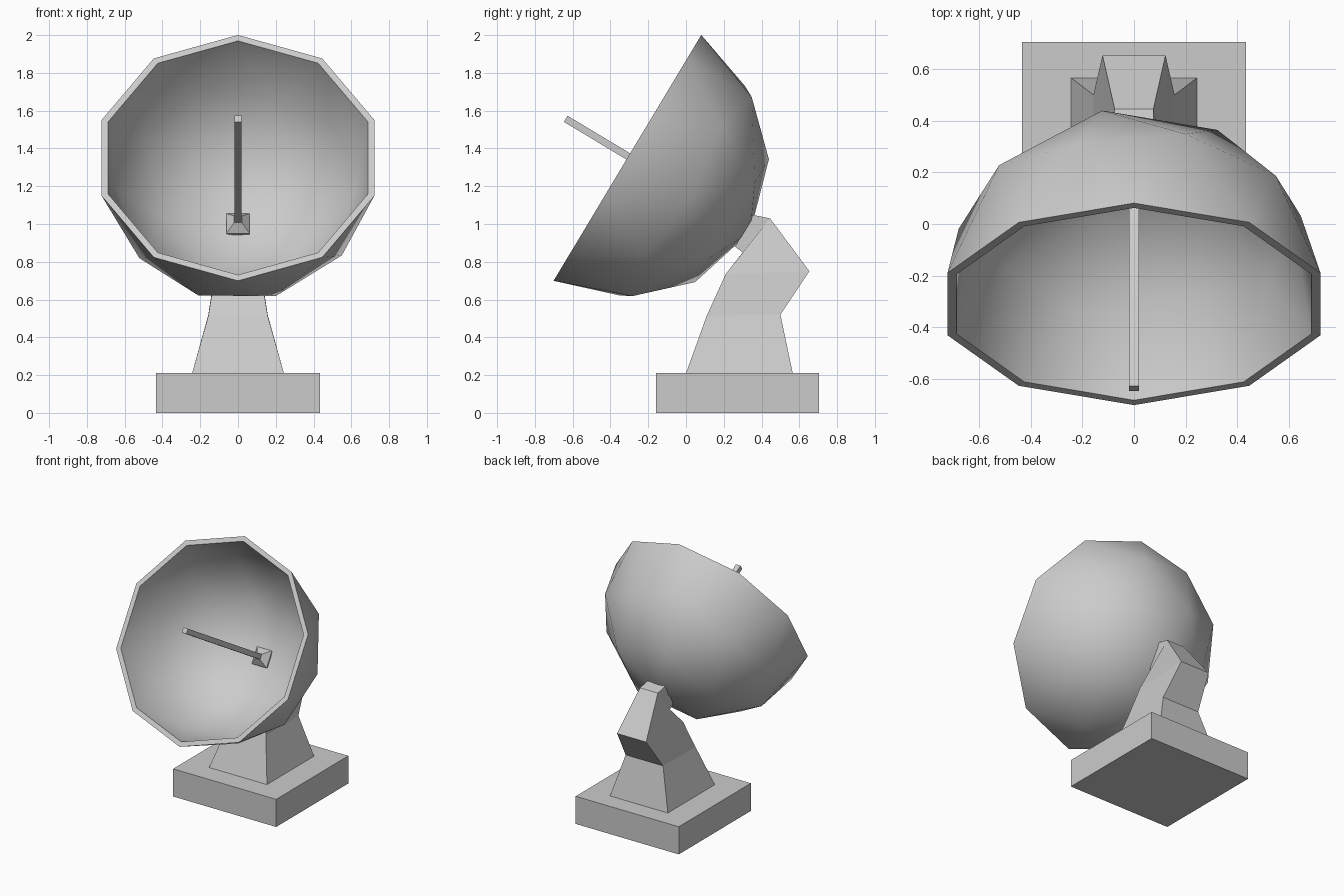
import bpy
import bmesh
from math import radians
from mathutils import Matrix

old = bpy.data.objects.get("Cube")
if old:
    bpy.data.objects.remove(old, do_unlink=True)

GREY = (0.6, 0.6, 0.6, 1)
grey = bpy.data.materials.new("light grey")
grey.use_nodes = True
grey.diffuse_color = GREY
grey.node_tree.nodes["Principled BSDF"].inputs["Base Color"].default_value = GREY

# Dish frame: local z points out of the open dish; the feed sits a little above its axis
RADIUS = 0.759
DISH = Matrix.Translation((0, -0.31, 1.35)) @ Matrix.Rotation(radians(59), 4, "X")
FEED = DISH @ Matrix.Translation((0, 0.009, 0))


def finish(name, bm, matrix=Matrix(), smooth=False):
    bmesh.ops.recalc_face_normals(bm, faces=bm.faces)
    bm.transform(matrix)
    for face in bm.faces:
        face.smooth = smooth
    for edge in bm.edges:
        edge.smooth = edge.calc_face_angle() < radians(50)
    mesh = bpy.data.meshes.new(name)
    bm.to_mesh(mesh)
    bm.free()
    mesh.materials.append(grey)
    obj = bpy.data.objects.new(name, mesh)
    bpy.context.collection.objects.link(obj)


def loft(name, sections, matrix=Matrix()):
    """Join four-cornered sections: (half width, front (y, z), back (y, z))."""
    bm = bmesh.new()
    rings = []
    for w, front, back in sections:
        corners = [(-w, *front), (w, *front), (w, *back), (-w, *back)]
        rings.append([bm.verts.new(c) for c in corners])
    for a, b in zip(rings, rings[1:]):
        for i in range(4):
            j = (i + 1) % 4
            bm.faces.new((a[i], a[j], b[j], b[i]))
    bm.faces.new(rings[0])
    bm.faces.new(rings[-1])
    finish(name, bm, matrix)


def square(half, z):
    return half, (-half, z), (half, z)


# Base slab
loft("base", [(0.433, (-0.16, 0), (0.705, 0)), (0.433, (-0.16, 0.21), (0.705, 0.21))])

# Bent neck, ending in a short mount against the dish
loft("neck", [
    (0.243, (0.0, 0.21), (0.565, 0.21)),
    (0.157, (0.11, 0.515), (0.50, 0.52)),
    (0.122, (0.21, 0.735), (0.653, 0.75)),
    (0.075, (0.30, 0.85), (0.445, 1.03)),
    (0.075, (0.26, 0.88), (0.355, 1.048)),
])

# Dish: half of a faceted sphere
bm = bmesh.new()
bmesh.ops.create_icosphere(bm, subdivisions=2, radius=RADIUS)
bmesh.ops.delete(bm, geom=[v for v in bm.verts if v.co.z > 0.01], context="VERTS")
bmesh.ops.delete(bm, geom=[f for f in bm.faces if f.calc_center_median().z > -0.01],
                 context="FACES_ONLY")

# Thinner copy inside it, joined by a flat rim
shell = bm.faces[:]
rim = [e.verts[:] for e in bm.edges if e.is_boundary]
inside = {v: bm.verts.new(v.co * 0.952) for v in bm.verts[:]}
for face in shell:
    bm.faces.new([inside[v] for v in reversed(face.verts)])
for a, b in rim:
    bm.faces.new((a, b, inside[b], inside[a]))
finish("dish", bm, DISH, smooth=True)

# Feed arm and its foot inside the dish
loft("feed_arm", [square(0.019, -0.70), square(0.019, 0.387)], FEED)
loft("feed_foot", [square(0.062, -0.715), square(0.062, -0.69), square(0.02, -0.645)], FEED)
